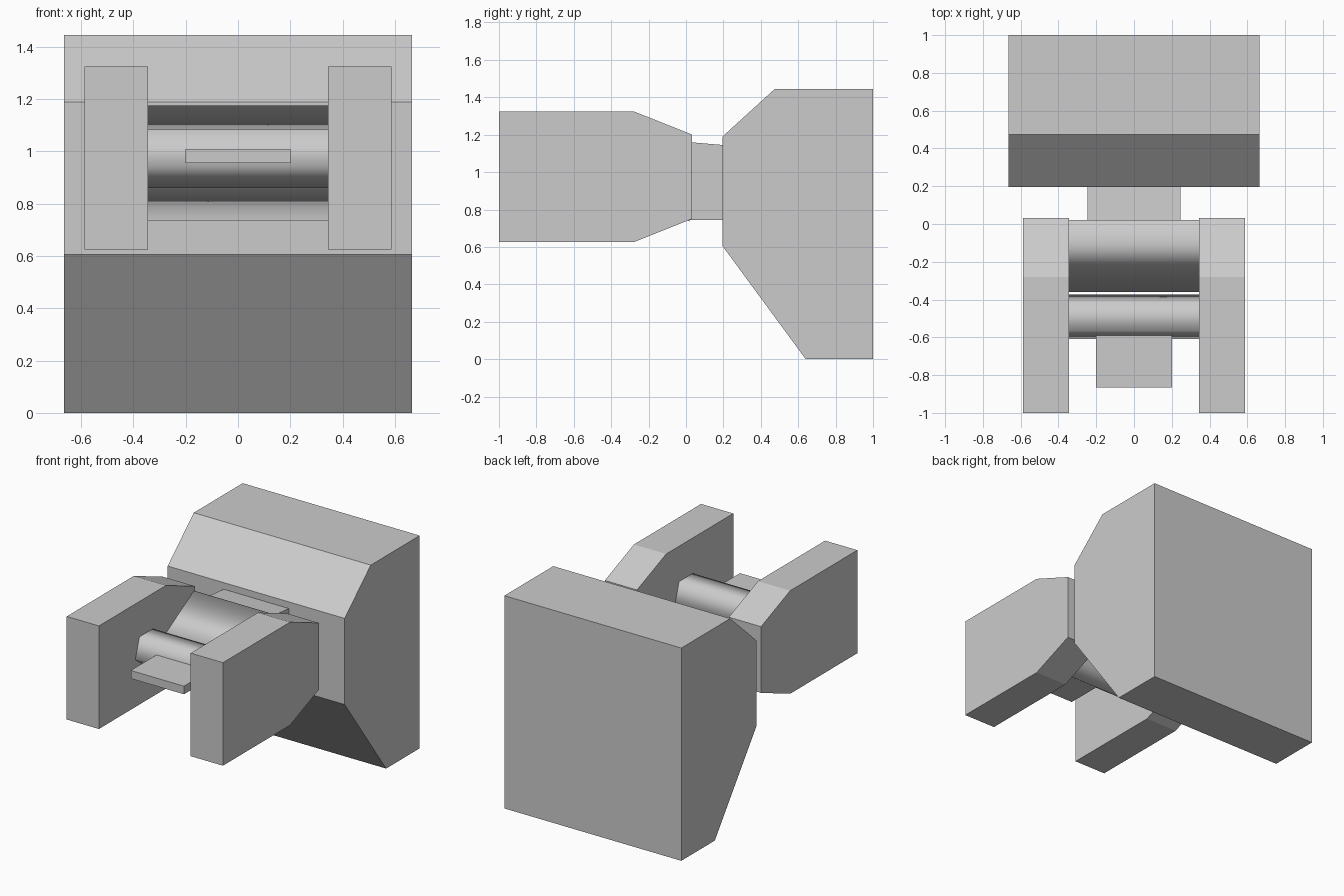
import bpy, bmesh
from math import sin, cos, radians

if "Cube" in bpy.data.objects:
    bpy.data.objects.remove(bpy.data.objects["Cube"])


def prism(name, profile, x0, x1, smooth=False):
    """Extrude a (y, z) profile along x; smooth affects only the side faces."""
    bm = bmesh.new()
    a = [bm.verts.new((x0, y, z)) for y, z in profile]
    b = [bm.verts.new((x1, y, z)) for y, z in profile]
    n = len(profile)
    bm.faces.new(a)
    bm.faces.new(b[::-1])
    for i in range(n):
        j = (i + 1) % n
        bm.faces.new((a[j], a[i], b[i], b[j])).smooth = smooth
    bmesh.ops.recalc_face_normals(bm, faces=bm.faces)
    me = bpy.data.meshes.new(name)
    bm.to_mesh(me)
    bm.free()
    ob = bpy.data.objects.new(name, me)
    bpy.context.collection.objects.link(ob)
    return ob


def ngon(y, z, r, sides, start):
    angles = [radians(start + 360 * i / sides) for i in range(sides)]
    return [(y + r * cos(t), z + r * sin(t)) for t in angles]


# Large rear block with chamfered front
prism("rear_block", [(1, 0), (0.64, 0), (0.195, 0.605), (0.195, 1.19),
                     (0.475, 1.445), (1, 1.445)], -0.665, 0.665)

# Two side arms with tapered rear ends
arm = [(-1, 0.625), (-0.28, 0.625), (0.033, 0.75), (0.033, 1.2),
       (-0.28, 1.325), (-1, 1.325)]
for side, s in (("left", -1), ("right", 1)):
    prism(side + "_arm", arm, s * 0.345, s * 0.587)

# Neck joining the cross bars to the rear block
prism("neck", [(0.02, 0.743), (0.195, 0.743), (0.195, 1.145), (0.02, 1.16)],
      -0.245, 0.245)

# Three-sided cross bar, point to the front
prism("wedge_bar", ngon(-0.107, 0.955, 0.254, 3, 180), -0.345, 0.345, True)

# Five-sided roller, point down
prism("roller", ngon(-0.492, 0.984, 0.124, 5, -90), -0.345, 0.345, True)

# Thin plate sticking out from the roller
prism("front_plate", [(-0.865, 0.955), (-0.5, 0.955), (-0.5, 1.01), (-0.865, 1.01)],
      -0.2, 0.2)
